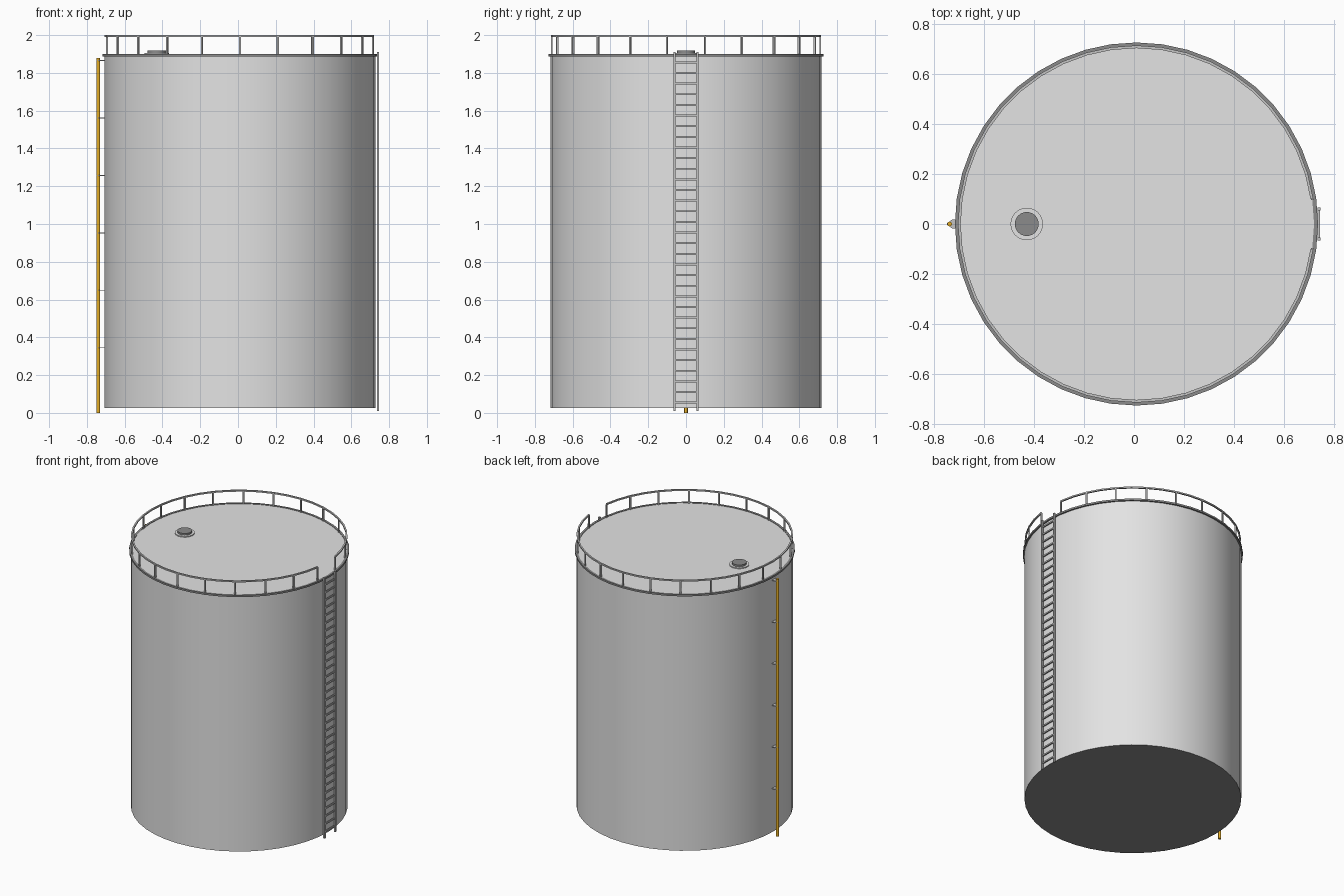
import bpy, bmesh, math
from mathutils import Matrix, Vector

if "Cube" in bpy.data.objects:
    bpy.data.objects.remove(bpy.data.objects["Cube"])

N = 44                      # sides of the tank
STEP = 2 * math.pi / N
CX = 0.010                  # tank axis


def mat(name, c):
    m = bpy.data.materials.new(name)
    m.diffuse_color = (c[0], c[1], c[2], 1)
    m.use_nodes = True
    m.node_tree.nodes["Principled BSDF"].inputs["Base Color"].default_value = m.diffuse_color
    return m


LIGHT = mat("light_grey", (0.77, 0.77, 0.77))
MID = mat("mid_grey", (0.55, 0.55, 0.55))
DARK = mat("dark_grey", (0.26, 0.26, 0.26))
YELLOW = mat("yellow", (0.80, 0.43, 0.02))


def finish(name, bm, material, smooth=False):
    bmesh.ops.recalc_face_normals(bm, faces=bm.faces)
    me = bpy.data.meshes.new(name)
    bm.to_mesh(me)
    bm.free()
    me.materials.append(material)
    ob = bpy.data.objects.new(name, me)
    bpy.context.collection.objects.link(ob)
    if smooth:
        bpy.ops.object.select_all(action='DESELECT')
        ob.select_set(True)
        bpy.context.view_layer.objects.active = ob
        bpy.ops.object.shade_smooth_by_angle(angle=math.radians(35))
    return ob


def add_cyl(bm, x, y, z0, z1, r, n):
    bmesh.ops.create_cone(bm, cap_ends=True, segments=n, radius1=r, radius2=r,
                          depth=z1 - z0, matrix=Matrix.Translation((x, y, (z0 + z1) / 2)))


def add_box(bm, c, s, rot=0.0):
    m = (Matrix.Translation(c) @ Matrix.Rotation(rot, 4, 'Z')
         @ Matrix.Diagonal((s[0], s[1], s[2], 1)))
    bmesh.ops.create_cube(bm, size=1, matrix=m)


def add_ring(bm, r0, r1, z0, z1, first=0, last=N):
    """Rectangular section swept round the tank; open if not a full turn."""
    full = last - first == N
    rows = []
    for i in range(first, last if full else last + 1):
        c, s = math.cos(i * STEP), math.sin(i * STEP)
        rows.append([bm.verts.new((CX + r * c, r * s, z))
                     for r, z in ((r0, z0), (r1, z0), (r1, z1), (r0, z1))])
    for a, b in zip(rows, rows[1:] + rows[:1] if full else rows[1:]):
        for k in range(4):
            j = (k + 1) % 4
            bm.faces.new((a[k], a[j], b[j], b[k]))
    if not full:
        bm.faces.new(rows[0])
        bm.faces.new(rows[-1])


# Tank body with flat roof (a vertex lies on the +x axis) and dark underside
bm = bmesh.new()
rings = []
for z in (0.027, 1.898):
    rings.append([bm.verts.new((CX + 0.717 * math.cos(i * STEP),
                                0.717 * math.sin(i * STEP), z)) for i in range(N)])
for i in range(N):
    j = (i + 1) % N
    bm.faces.new((rings[0][i], rings[0][j], rings[1][j], rings[1][i]))
for r in rings:
    bm.faces.new(r)
tank = finish("tank_body", bm, LIGHT, True)
tank.data.materials.append(DARK)
for p in tank.data.polygons:
    p.material_index = 1 if p.normal.z < -0.5 else 0

# Rim round the roof edge
bm = bmesh.new()
add_ring(bm, 0.712, 0.728, 1.888, 1.901)
finish("roof_rim", bm, DARK, True)

# Handrail, open at the ladder, and its posts
bm = bmesh.new()
add_ring(bm, 0.705, 0.716, 1.99, 2.0, 1, N - 1)
finish("handrail", bm, MID, True)
bm = bmesh.new()
for k in range(N // 2):
    a = (2 * k + 1) * STEP
    add_box(bm, (CX + 0.711 * math.cos(a), 0.711 * math.sin(a), 1.945),
            (0.01, 0.01, 0.095), a)
finish("rail_posts", bm, MID)

# Ladder
bm = bmesh.new()
for y in (-0.061, 0.061):
    add_box(bm, (0.741, y, 0.96), (0.012, 0.012, 1.90))
finish("ladder_sides", bm, MID)
bm = bmesh.new()
for i in range(33):
    add_box(bm, (0.741, 0, 0.054 + i * 0.0563), (0.009, 0.112, 0.010))
finish("ladder_rungs", bm, MID)

# Roof hatch
bm = bmesh.new()
add_cyl(bm, -0.43, 0, 1.893, 1.905, 0.065, 32)
finish("hatch_flange", bm, LIGHT, True)
bm = bmesh.new()
add_cyl(bm, -0.43, 0, 1.90, 1.918, 0.048, 32)
finish("hatch_cover", bm, DARK, True)

# Vertical pipe
bm = bmesh.new()
add_cyl(bm, -0.739, 0, 0.0, 1.878, 0.0095, 12)
finish("pipe", bm, YELLOW, True)

# Tapered pipe brackets
bm = bmesh.new()
for i in range(6):
    z = 0.343 + i * 0.304
    pts = ((-0.749, -0.004), (-0.730, -0.017), (-0.706, -0.018),
           (-0.706, 0.018), (-0.730, 0.017), (-0.749, 0.004))
    f = bm.faces.new([bm.verts.new((x, y, z)) for x, y in pts])
    ext = bmesh.ops.extrude_face_region(bm, geom=[f])
    bmesh.ops.translate(bm, vec=Vector((0, 0, 0.004)),
                        verts=[v for v in ext["geom"] if isinstance(v, bmesh.types.BMVert)])
finish("pipe_brackets", bm, MID)
